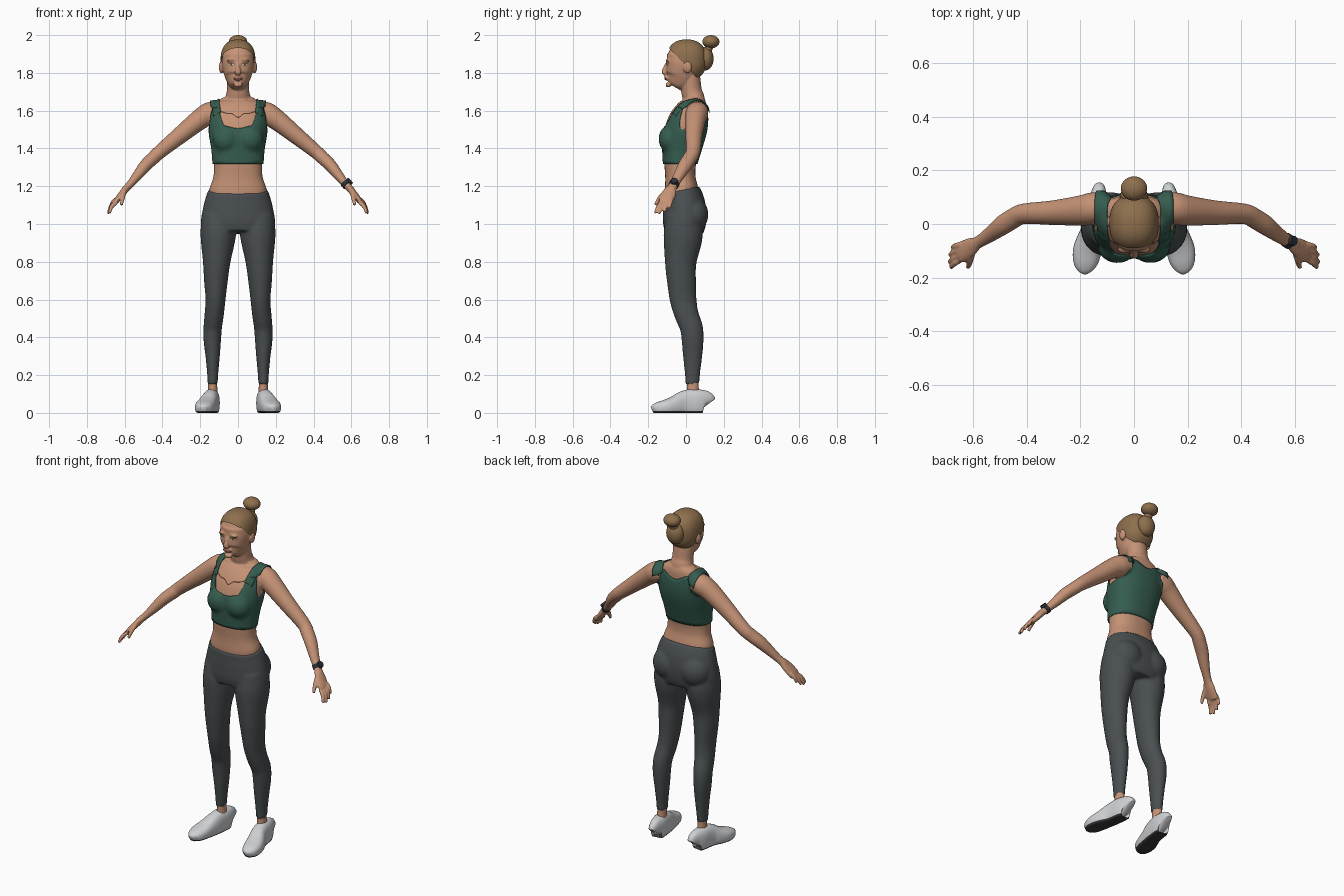
import bpy, bmesh, math
from mathutils import Vector, Matrix

cube = bpy.data.objects.get("Cube")
if cube:
    bpy.data.objects.remove(cube)

def material(name, r, g, b):
    m = bpy.data.materials.new(name)
    m.use_nodes = True
    m.diffuse_color = (r, g, b, 1)
    node = next(n for n in m.node_tree.nodes if n.type == 'BSDF_PRINCIPLED')
    node.inputs["Base Color"].default_value = (r, g, b, 1)
    node.inputs["Roughness"].default_value = 0.7
    return m

SKIN = material("skin", .56, .29, .18)
HAIR = material("blonde hair", .27, .16, .075)
GREEN = material("green fabric", .036, .11, .08)
GREY = material("charcoal fabric", .068, .078, .082)
WHITE = material("shoe white", .62, .63, .65)
SOLE = material("sole grey", .04, .04, .043)
WATCH = material("watch black", .025, .032, .038)
EYE = material("eye white", .55, .5, .46)
DARK = material("dark brown", .09, .045, .03)
LIPS = material("lips", .40, .15, .11)
Y, Z = Vector((0, 1, 0)), Vector((0, 0, 1))

def spow(v, e):
    return math.copysign(abs(v) ** e, v)

def spline(pts, steps=4):
    """Smooth interpolation through points of any size."""
    p = [Vector(q) for q in pts]
    p = [p[0] * 2 - p[1]] + p + [p[-1] * 2 - p[-2]]
    out = []
    for a, b, c, d in zip(p, p[1:], p[2:], p[3:]):
        for k in range(steps):
            t = k / steps
            out.append((b * 2 + (c - a) * t + (a * 2 - b * 5 + c * 4 - d) * t * t
                        + (b * 3 - a - c * 3 + d) * t ** 3) * .5)
    return out + [p[-2]]

def tube(bm, pts, ref=Y, n=28, power=2):
    """Loft of ovals; a point is x, y, z, radius along ref, radius across."""
    rows = spline(pts)
    mid = [Vector(r[:3]) for r in rows]
    rings = []
    for i, r in enumerate(rows):
        t = (mid[min(i + 1, len(mid) - 1)] - mid[max(i - 1, 0)]).normalized()
        s = (ref - t * ref.dot(t)).normalized()
        u = t.cross(s)
        ring = []
        for k in range(n):
            a = math.tau * k / n
            ring.append(bm.verts.new(mid[i] + s * r[3] * spow(math.cos(a), 2 / power)
                                     + u * r[4] * spow(math.sin(a), 2 / power)))
        rings.append(ring)
    for a, b in zip(rings, rings[1:]):
        for k in range(n):
            bm.faces.new((a[k], a[k - 1], b[k - 1], b[k]))
    bm.faces.new(rings[0])
    bm.faces.new(rings[-1])

def blob(bm, centre, radii, power=2, sub=4):
    made = bmesh.ops.create_icosphere(bm, subdivisions=sub, radius=1)
    for v in made["verts"]:
        norm = sum(abs(c) ** power for c in v.co) ** (1 / power)
        v.co = Vector(centre) + Vector([c / norm * r for c, r in zip(v.co, radii)])

def finish(name, bm, *mats):
    bmesh.ops.recalc_face_normals(bm, faces=bm.faces[:])
    me = bpy.data.meshes.new(name)
    bm.to_mesh(me)
    bm.free()
    ob = bpy.data.objects.new(name, me)
    bpy.context.collection.objects.link(ob)
    for m in mats:
        me.materials.append(m)
    me.polygons.foreach_set("use_smooth", [True] * len(me.polygons))
    return ob

def fuse(ob, voxel, rounds):
    """Merge overlapping volumes into one smooth surface."""
    mod = ob.modifiers.new("merge", 'REMESH')
    mod.mode, mod.voxel_size, mod.use_smooth_shade = 'VOXEL', voxel, True
    mod = ob.modifiers.new("soften", 'SMOOTH')
    mod.factor, mod.iterations = .5, rounds
    ev = ob.evaluated_get(bpy.context.evaluated_depsgraph_get())
    me = bpy.data.meshes.new_from_object(ev)
    ob.modifiers.clear()
    ob.data = me

def side(pts, s):
    return [(p[0] * s, *p[1:]) for p in pts]

def slab(z, half, front, back):
    return (0, (front + back) / 2, z, (back - front) / 2, half)

# Skin: torso, neck, head, arms and hands
bm = bmesh.new()
tube(bm, [slab(1.14, .150, -.110, .07), slab(1.19, .150, -.112, .063), slab(1.25, .130, -.110, .05),
          slab(1.32, .128, -.115, .053), slab(1.40, .134, -.120, .075), slab(1.47, .146, -.118, .095),
          slab(1.54, .150, -.095, .112), slab(1.60, .142, -.055, .116), slab(1.64, .118, -.015, .108),
          slab(1.67, .080, .00, .095)], power=2.3, n=40)
tube(bm, [(0, .045, 1.60, .062, .09), (0, .04, 1.665, .058, .07), (0, .03, 1.70, .055, .06),
          (0, .022, 1.76, .055, .06), (0, .015, 1.82, .055, .06)])
tube(bm, [slab(1.725, .026, -.088, -.03), slab(1.738, .046, -.103, 0), slab(1.775, .068, -.106, .045),
          slab(1.81, .079, -.107, .06), slab(1.85, .086, -.104, .07), slab(1.90, .082, -.100, .07)], power=2.2)
blob(bm, (0, .003, 1.868), (.084, .100, .100), 2.3)
tube(bm, [(0, -.100, 1.852, .008, .009), (0, -.110, 1.825, .012, .011),
          (0, -.117, 1.803, .012, .017), (0, -.105, 1.794, .01, .014)], n=16)
blob(bm, (0, -.105, 1.772), (.026, .009, .012))
blob(bm, (0, -.094, 1.737), (.025, .014, .014))
for s in (-1, 1):
    blob(bm, (s * .088, .008, 1.83), (.013, .023, .032))
    blob(bm, (s * .035, -.096, 1.865), (.026, .012, .008))
    blob(bm, (s * .062, -.085, 1.45), (.064, .052, .065))
    tube(bm, side([(.10, .065, 1.60, .052, .05), (.15, .058, 1.585, .06, .06), (.20, .05, 1.555, .056, .055),
                   (.30, .042, 1.475, .046, .046), (.41, .038, 1.385, .038, .037), (.45, .02, 1.348, .038, .035),
                   (.49, -.005, 1.31, .037, .033), (.53, -.035, 1.26, .03, .027), (.57, -.062, 1.212, .024, .02),
                   (.60, -.08, 1.18, .025, .019)], s))
    tube(bm, side([(.585, -.072, 1.197, .024, .018), (.61, -.088, 1.165, .037, .018),
                   (.642, -.105, 1.125, .040, .015), (.650, -.109, 1.113, .034, .011)], s), n=20)
    for off, reach in ((-.031, .85), (-.010, 1), (.011, .95), (.031, .75)):
        base = Vector((.642, -.104 + off * .9, 1.125 + off * .3))
        tip = base + Vector((.046, -.026 + off * .35, -.068)) * reach
        bend = (base + tip) / 2 + Vector((.006, 0, .005))
        tube(bm, side([(*base, .011, .011), (*bend, .0105, .0105), (*tip, .008, .008)], s), n=12)
    tube(bm, side([(.598, -.09, 1.18, .014, .014), (.608, -.127, 1.152, .013, .013),
                   (.613, -.148, 1.125, .011, .011), (.618, -.162, 1.10, .008, .008)], s), n=12)
skin = finish("skin_body", bm, SKIN)
fuse(skin, .005, 4)

# Leggings
bm = bmesh.new()
tube(bm, [slab(1.18, .158, -.120, .072), slab(1.12, .177, -.121, .098), slab(1.06, .190, -.122, .108),
          slab(1.00, .198, -.122, .105), slab(.955, .185, -.115, .09)], power=2.15, n=40)
for s in (-1, 1):
    blob(bm, (s * .085, .035, 1.05), (.095, .083, .095))
    tube(bm, side([(.10, -.015, 1.05, .09, .09), (.105, -.015, .94, .104, .094), (.113, -.028, .80, .084, .073),
                   (.117, -.024, .70, .077, .063), (.119, -.015, .60, .071, .053), (.126, .003, .52, .064, .051),
                   (.134, .029, .45, .061, .049), (.136, .035, .38, .058, .046), (.134, .035, .30, .051, .038),
                   (.134, .034, .20, .04, .029), (.134, .034, .152, .038, .027)], s))
fuse(finish("leggings", bm, GREY), .008, 6)
leggings = bpy.data.objects["leggings"]

# Ankles and shoes
for s, word in ((-1, "right"), (1, "left")):
    bm = bmesh.new()
    tube(bm, side([(.134, .036, .20, .032, .024), (.134, .036, .14, .031, .024), (.134, .038, .06, .036, .028)], s))
    finish(word + "_ankle", bm, SKIN)
    bm = bmesh.new()
    profile = [(.132, .107, .095, .018), (.133, .097, .118, .034), (.138, .06, .124, .042), (.143, .02, .125, .043),
               (.150, -.02, .113, .045), (.163, -.06, .09, .050), (.174, -.10, .073, .053),
               (.180, -.14, .060, .047), (.182, -.165, .048, .034), (.182, -.179, .034, .014)]
    tube(bm, side([(x, y, h * .42, h * .58, w) for x, y, h, w in profile], s), ref=Z, power=2.5)
    for v in bm.verts:
        v.co.z = max(v.co.z, .0)
    geom = bm.verts[:] + bm.edges[:] + bm.faces[:]
    bmesh.ops.bisect_plane(bm, geom=geom, plane_co=(0, 0, .010), plane_no=Z)
    for f in bm.faces:
        f.material_index = int(f.calc_center_median().z < .010)
    finish(word + "_shoe", bm, WHITE, SOLE)

def wrap(ob, offset, project=False, thick=0):
    mod = ob.modifiers.new("fit", 'SHRINKWRAP')
    mod.target, mod.offset = skin, offset
    mod.wrap_mode = 'ABOVE_SURFACE' if project else 'OUTSIDE_SURFACE'
    if project:
        mod.wrap_method, mod.use_project_y = 'PROJECT', True
    if thick:
        mod = ob.modifiers.new("cloth", 'SOLIDIFY')
        mod.thickness, mod.offset = thick, 0

def sheet(name, rows, mat, loop=False):
    """Grid surface from equal rows of points."""
    bm = bmesh.new()
    vs = [[bm.verts.new(p) for p in row] for row in rows]
    for a, b in zip(vs, vs[1:]):
        for k in range(0 if loop else 1, len(a)):
            bm.faces.new((a[k - 1], a[k], b[k], b[k - 1]))
    return finish(name, bm, mat)

def lookup(table, t):
    for a, b in zip(table, table[1:]):
        if t <= b[0]:
            f = (t - a[0]) / (b[0] - a[0])
            f = f * f * (3 - 2 * f) if len(a) == 2 else f
            return [p + (q - p) * f for p, q in zip(a, b)]
    return table[-1]

# Cropped top: rows run from the hem to a shaped neckline and armhole
BODY = [(1.30, .135, -.132, .06), (1.38, .142, -.137, .078), (1.45, .153, -.142, .096), (1.50, .157, -.132, .11),
        (1.56, .154, -.094, .12), (1.60, .148, -.058, .122), (1.66, .125, -.01, .116)]
EDGE = [(0, 1.508), (.42, 1.52), (.72, 1.61), (.95, 1.61), (1.5, 1.50), (1.8, 1.51),
        (2.3, 1.63), (2.55, 1.635), (3.15, 1.605)]
rows = []
for k in range(17):
    row = []
    for i in range(96):
        a = math.tau * i / 96
        top = lookup(EDGE, min(a, math.tau - a))[1]
        z, half, front, back = lookup(BODY, 1.318 + (top - 1.318) * k / 16)
        row.append((half * spow(math.sin(a), .88),
                    (front + back) / 2 - (back - front) / 2 * spow(math.cos(a), .88), z))
    rows.append(row)
wrap(sheet("crop_top", rows, GREEN, loop=True), .006, thick=.004)

# Shoulder straps
for s, word in ((-1, "right"), (1, "left")):
    path = spline([(.115, -.065, 1.585), (.118, -.03, 1.622), (.120, .02, 1.648), (.120, .07, 1.655),
                   (.118, .105, 1.645), (.112, .121, 1.60)], 5)
    rows = [[(s * (p.x + w), p.y, p.z - max(w, 0) * .5) for w in (-.026, -.013, 0, .013, .026)] for p in path]
    wrap(sheet(word + "_strap", rows, GREEN), .006, thick=.004)

# Line across the collarbones
path = spline([(-.105, 1.602), (-.06, 1.585), (-.03, 1.583), (0, 1.563), (.03, 1.583), (.06, 1.585), (.105, 1.602)])
wrap(sheet("collar_line", [[(p.x, -.3, p.y + w) for w in (-.003, .003)] for p in path], DARK), .0015, True)

# Painted face details
def plate(name, x, z, rx, rz, mat, lift, tilt=0):
    rows = [[(x + rx * r * math.cos(math.tau * i / 20),
              -.3, z + rz * r * math.sin(math.tau * i / 20) + tilt * rx * r * math.cos(math.tau * i / 20))
             for i in range(20)] for r in (.02, .5, 1)]
    wrap(sheet(name, rows, mat, loop=True), lift, True)

for s, word in ((-1, "right"), (1, "left")):
    plate(word + "_lash", s * .035, 1.846, .018, .0065, DARK, .001)
    plate(word + "_eye", s * .035, 1.845, .015, .0045, EYE, .002)
    plate(word + "_iris", s * .035, 1.845, .005, .0045, DARK, .003)
    plate(word + "_eyebrow", s * .037, 1.866, .021, .003, HAIR, .001, -.1 * s)
plate("lips", 0, 1.772, .024, .0085, LIPS, .001)
plate("mouth_line", 0, 1.772, .022, .0014, DARK, .002)

# Hair cap cut along the hairline, then the knot and bun
bm = bmesh.new()
blob(bm, (0, .003, 1.868), (.092, .106, .109), 2.35, 5)
bmesh.ops.bisect_plane(bm, geom=bm.verts[:] + bm.edges[:] + bm.faces[:], plane_co=(0, -.09, 1.932),
                       plane_no=(0, 1.06, 1), clear_inner=True)
finish("hair_cap", bm, HAIR)
bm = bmesh.new()
blob(bm, (0, .102, 1.875), (.052, .044, .062))
tube(bm, [(0, .105, 1.90, .03, .035), (0, .122, 1.935, .02, .024), (0, .13, 1.96, .024, .028)])
blob(bm, (0, .132, 1.965), (.049, .045, .035))
finish("hair_bun", bm, HAIR)

# Watch on the left wrist
wrist, along = Vector((.572, -.063, 1.21)), Vector((.62, -.42, -.72)).normalized()
bm = bmesh.new()
tube(bm, [(*(wrist + along * d), .0275, .0245) for d in (-.011, 0, .011)], n=24)
out = Vector((.72, .05, .7))
out = (out - along * out.dot(along)).normalized()
frame = Matrix((along, out.cross(along), out)).transposed().to_4x4()
bmesh.ops.create_cone(bm, cap_ends=True, segments=20, radius1=.020, radius2=.018, depth=.012,
                      matrix=Matrix.Translation(wrist + out * .027) @ frame)
finish("wrist_watch", bm, WATCH)
for ob in (bpy.data.objects["wrist_watch"],):
    bpy.context.view_layer.objects.active = ob
    ob.select_set(True)
    bpy.ops.object.shade_smooth_by_angle()
